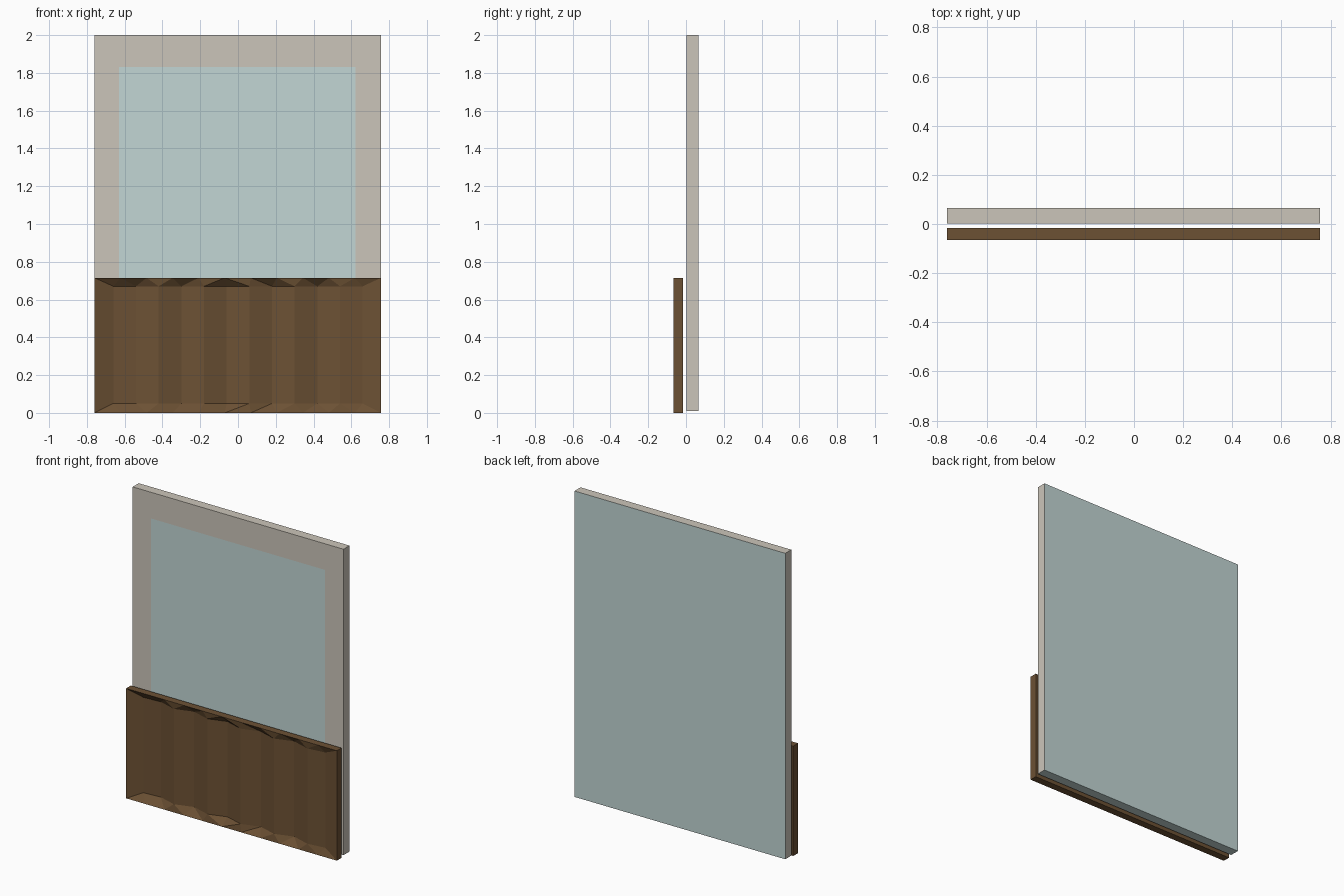
import bpy, bmesh

if "Cube" in bpy.data.objects:
    bpy.data.objects.remove(bpy.data.objects["Cube"])


def material(name, color):
    m = bpy.data.materials.new(name)
    m.diffuse_color = (*color, 1)
    m.use_nodes = True
    m.node_tree.nodes["Principled BSDF"].inputs["Base Color"].default_value = m.diffuse_color
    return m


def finish(name, bm, mats):
    bmesh.ops.recalc_face_normals(bm, faces=bm.faces[:])
    me = bpy.data.meshes.new(name)
    bm.to_mesh(me)
    bm.free()
    ob = bpy.data.objects.new(name, me)
    for m in mats:
        me.materials.append(m)
    bpy.context.collection.objects.link(ob)
    return ob


plaster = material("plaster", (0.60, 0.56, 0.49))
glass = material("glass", (0.54, 0.67, 0.66))
wood = material("wood", (0.15, 0.082, 0.034))

# Window slab: plaster border, glass front pane, glass back and underside
X0, X1, Z0, Z1 = -0.76, 0.757, 0.01, 2.0
bm = bmesh.new()


def ring(x0, x1, z0, z1, y):
    return [bm.verts.new(p) for p in ((x0, y, z0), (x1, y, z0), (x1, y, z1), (x0, y, z1))]


front = ring(X0, X1, Z0, Z1, 0.003)
back = ring(X0, X1, Z0, Z1, 0.065)
pane = ring(-0.63, 0.623, 0.18, 1.83, 0.003)
for i in range(4):
    j = (i + 1) % 4
    bm.faces.new((front[i], front[j], pane[j], pane[i]))
    side = bm.faces.new((front[i], front[j], back[j], back[i]))
    side.material_index = 1 if i == 0 else 0
for loop in (pane, back):
    bm.faces.new(loop).material_index = 1
finish("window_slab", bm, [plaster, glass])

# Wooden lower panel: straight rim sloping inward to a pleated recess
FRONT, BACK, TOP, N = -0.065, -0.017, 0.715, 11
bm = bmesh.new()


def column_row(x0, x1, z, depth):
    return [bm.verts.new((x0 + (x1 - x0) * i / N, FRONT + depth(i), z)) for i in range(N + 1)]


def pleat(i):
    if i == 0:
        return 0.035
    if i == N:
        return 0.02
    return 0.043 if i % 2 else 0.006


rows = [column_row(X0, X1, 0, lambda i: 0),
        column_row(-0.66, 0.66, 0.05, pleat),
        column_row(-0.66, 0.66, 0.67, pleat),
        column_row(X0, X1, TOP, lambda i: 0)]
for a, b in zip(rows, rows[1:]):
    for i in range(N):
        bm.faces.new((a[i], a[i + 1], b[i + 1], b[i]))
for e in (0, N):
    bm.faces.new([r[e] for r in rows])

# Rear box of the panel
rear = [bm.verts.new((x, BACK, z)) for x, z in ((X0, 0), (X1, 0), (X1, TOP), (X0, TOP))]
bm.faces.new(rear)
bm.faces.new(rows[0] + [rear[1], rear[0]])
bm.faces.new(rows[3] + [rear[2], rear[3]])
bm.faces.new((rows[0][0], rows[3][0], rear[3], rear[0]))
bm.faces.new((rows[0][N], rows[3][N], rear[2], rear[1]))
# Side rims are non-planar safe: split the pleat surface into triangles
bmesh.ops.triangulate(bm, faces=[f for f in bm.faces if len(f.verts) == 4 and f.calc_center_median().y < FRONT + 0.045 and abs(f.calc_center_median().x) < 0.75 and all(v.co.y < BACK - 0.002 for v in f.verts)])
finish("pleated_wood_panel", bm, [wood])
